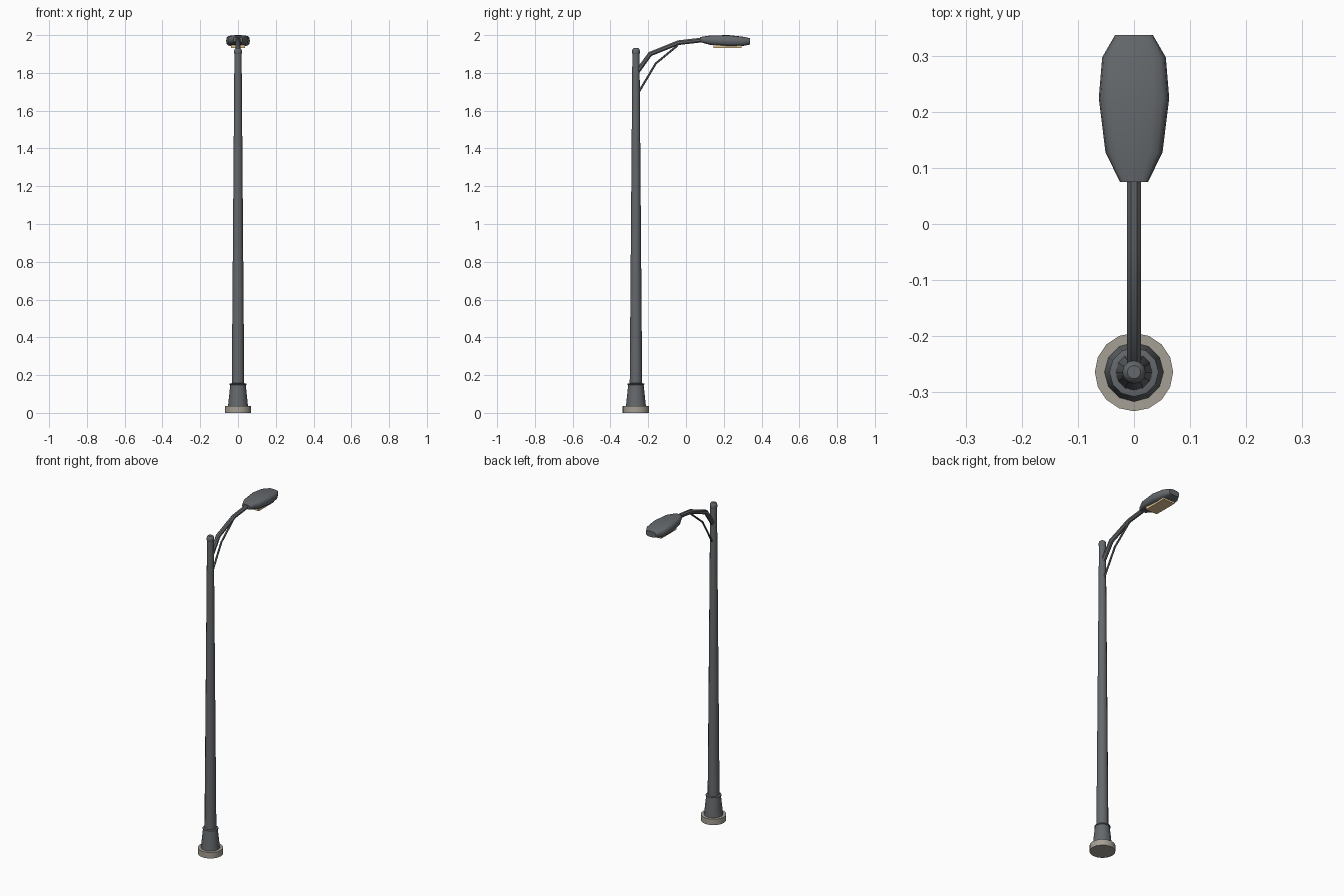
import bpy, bmesh, math
from mathutils import Vector

if "Cube" in bpy.data.objects:
    bpy.data.objects.remove(bpy.data.objects["Cube"])

PY = -0.265  # pole axis position


def material(name, col):
    m = bpy.data.materials.new(name)
    m.diffuse_color = (*col, 1)
    m.use_nodes = True
    m.node_tree.nodes["Principled BSDF"].inputs["Base Color"].default_value = m.diffuse_color
    return m


METAL = material("grey_metal", (0.13, 0.14, 0.15))
STONE = material("concrete", (0.38, 0.35, 0.30))
LENS = material("warm_lens", (0.75, 0.55, 0.30))


def loft(name, rings, mat, angle=35):
    """Skin a list of equal-length point rings and cap both ends."""
    bm = bmesh.new()
    vs = [[bm.verts.new(p) for p in r] for r in rings]
    n = len(vs[0])
    for a, b in zip(vs, vs[1:]):
        for i in range(n):
            j = (i + 1) % n
            bm.faces.new((a[i], a[j], b[j], b[i]))
    bm.faces.new(vs[0][::-1])
    bm.faces.new(vs[-1])
    bmesh.ops.recalc_face_normals(bm, faces=bm.faces)
    me = bpy.data.meshes.new(name)
    bm.to_mesh(me)
    bm.free()
    me.materials.append(mat)
    ob = bpy.data.objects.new(name, me)
    bpy.context.collection.objects.link(ob)
    bpy.context.view_layer.objects.active = ob
    ob.select_set(True)
    bpy.ops.object.shade_smooth_by_angle(angle=math.radians(angle))
    ob.select_set(False)
    return ob


def turned(name, profile, sides, mat):
    """Turned part around the pole axis from (radius, z) pairs."""
    def ring(r, z):
        return [(r * math.cos(2 * math.pi * i / sides),
                 PY + r * math.sin(2 * math.pi * i / sides), z) for i in range(sides)]
    return loft(name, [ring(r, z) for r, z in profile], mat)


def tube(name, path, r, sides, mat):
    """Round tube along (y, z) points in the x = 0 plane, mitred at bends."""
    pts = [Vector((0, y, z)) for y, z in path]
    rings = []
    for k, p in enumerate(pts):
        d0 = (p - pts[max(k - 1, 0)]).normalized()
        d1 = (pts[min(k + 1, len(pts) - 1)] - p).normalized()
        t = (d0 + d1).normalized()
        up = Vector((1, 0, 0)).cross(t)
        ang = [2 * math.pi * (i + 0.5) / sides for i in range(sides)]
        rings.append([p + Vector((r * math.cos(a), 0, 0)) + up * r * math.sin(a) for a in ang])
    return loft(name, rings, mat)


# Footing, skirt with collar, tapered pole with domed cap
turned("footing", [(0.07, 0), (0.07, 0.036)], 16, STONE)
turned("base_skirt", [(0.053, 0.034), (0.041, 0.148), (0.044, 0.149),
                      (0.044, 0.155), (0.034, 0.157)], 12, METAL)
turned("pole", [(0.033, 0.15), (0.019, 1.905)], 12, METAL)
turned("pole_cap", [(0.019, 1.90), (0.021, 1.905), (0.021, 1.915),
                    (0.018, 1.926), (0.012, 1.931)], 12, METAL)

# Curved arm and thin brace
tube("arm", [(-0.262, 1.80), (-0.19, 1.90), (-0.04, 1.96), (0.10, 1.976)], 0.0135, 8, METAL)
tube("arm_brace", [(-0.255, 1.69), (-0.16, 1.85), (-0.045, 1.945)], 0.0055, 6, METAL)


# Lamp head: rounded sections (y, half width, bottom z, top z)
def section(y, w, z0, z1, n=16, e=0.6):
    c, h = (z0 + z1) / 2, (z1 - z0) / 2
    out = []
    for i in range(n):
        a = 2 * math.pi * i / n
        s, k = math.sin(a), math.cos(a)
        out.append((w * math.copysign(abs(k) ** e, k), y, c + h * math.copysign(abs(s) ** e, s)))
    return out


loft("lamp_head", [section(*s) for s in [
    (0.075, 0.025, 1.963, 1.990), (0.128, 0.051, 1.948, 1.998),
    (0.225, 0.063, 1.940, 2.000), (0.298, 0.057, 1.942, 1.992),
    (0.338, 0.034, 1.950, 1.984)]], METAL, 45)

# Lens panel under the head
loft("lens", [[(-0.038, 0.145, z), (0.038, 0.145, z), (0.038, 0.293, z), (-0.038, 0.293, z)]
              for z in (1.932, 1.95)], LENS)
